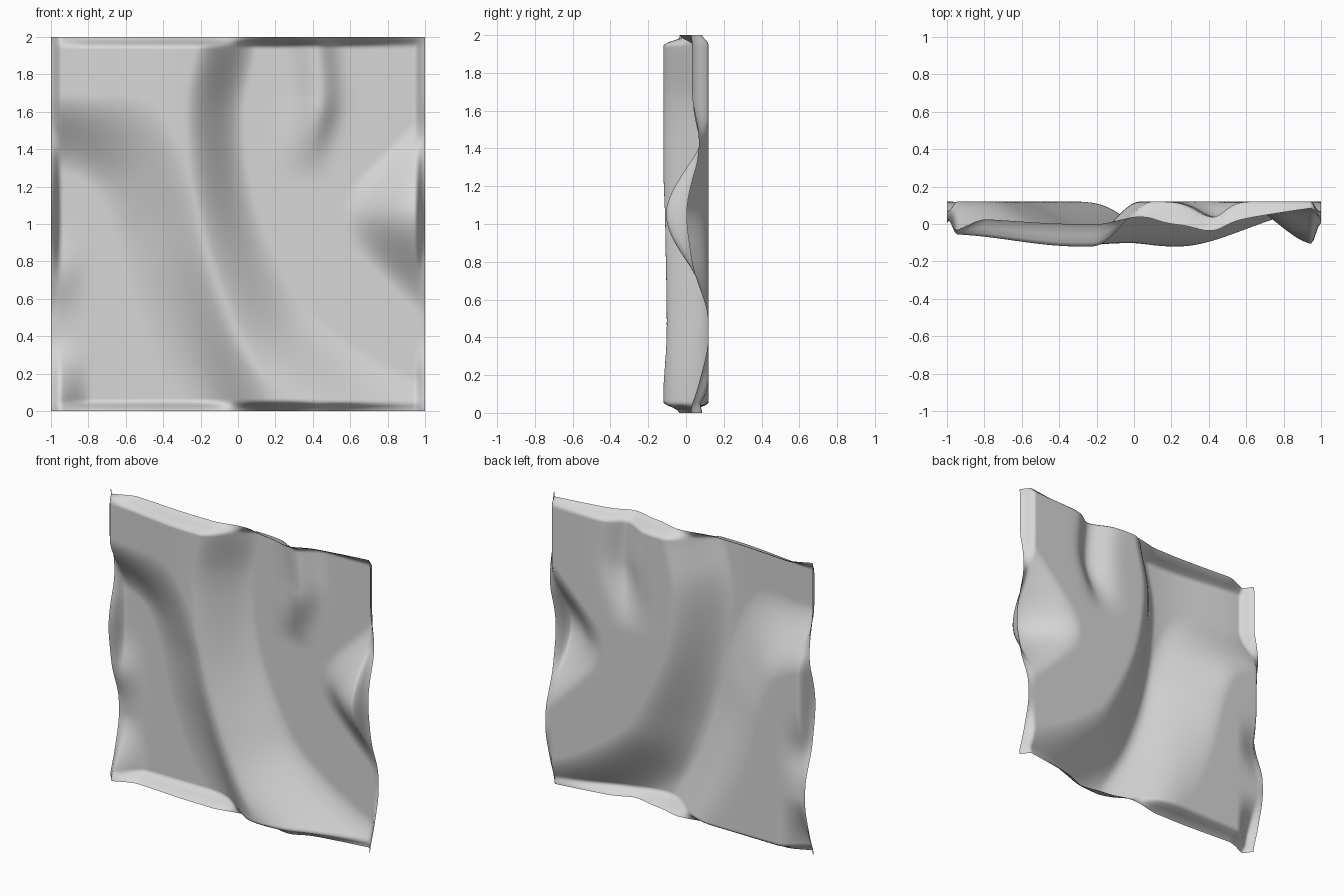
import bpy, bmesh, math

if "Cube" in bpy.data.objects:
    bpy.data.objects.remove(bpy.data.objects["Cube"])

N = 150          # grid resolution of the sheet
EDGE = 0.055     # width of the border where opposite edges blend


def smooth(a, b, t):
    t = min(1.0, max(0.0, (t - a) / (b - a)))
    return t * t * (3 - 2 * t)


def spline(pts, sub=8):
    """Catmull-Rom samples through the points as (x, z, normal_x, normal_z)."""
    out = []
    for i in range(1, len(pts) - 2):
        p0, p1, p2, p3 = pts[i - 1:i + 3]
        for k in range(sub):
            t = k / sub
            pos, tan = [], []
            for a, b, c, d in zip(p0, p1, p2, p3):
                q, r, s = c - a, 2 * a - 5 * b + 4 * c - d, 3 * b - a - 3 * c + d
                pos.append(0.5 * (2 * b + q * t + r * t * t + s * t ** 3))
                tan.append(q + 2 * r * t + 3 * s * t * t)
            ln = math.hypot(*tan)
            out.append((pos[0], pos[1], tan[1] / ln, -tan[0] / ln))
    return out


def side(curve, x, z):
    """Signed distance: positive to the right of an upward running curve.
    Softly averages the tangent-line distances of the nearby samples."""
    ds = [(x - c[0]) ** 2 + (z - c[1]) ** 2 for c in curve]
    lo = min(ds)
    total = weight = 0
    for d, c in zip(ds, curve):
        if d < lo + .03:
            w = math.exp((lo - d) / .005)
            total += w * ((x - c[0]) * c[2] + (z - c[1]) * c[3])
            weight += w
    return total / weight


# centre lines of the two long slopes, bottom to top
left_slope = spline([(.3, -.4), (.12, -.2), (0, .04), (-.17, .4), (-.32, .75),
                     (-.44, 1.08), (-.6, 1.34), (-.85, 1.47), (-1.15, 1.5), (-1.5, 1.5)])
right_slope = spline([(1.4, -.3), (1.0, -.1), (.68, .05), (.42, .22), (.2, .43),
                      (.06, .7), (-.05, 1.02), (-.11, 1.35), (-.12, 1.65),
                      (-.06, 1.95), (-.03, 2.2), (0, 2.5)])


def height(x, z):
    # back-left hollow, front ridge, back-right hollow
    front = -.055 - .065 * smooth(-1, -.3, x)
    w1 = .2 + .12 * math.exp(-((x + .48) / .25) ** 2)
    w2 = .16 + .08 * (1 - smooth(.2, 1.4, z))
    a = smooth(-w1, w1, side(left_slope, x, z))
    b = smooth(-w2, w2, side(right_slope, x, z))
    y = .12 + (front - .12) * a
    y += (.12 - y) * b
    # lower left corner coming forward
    if x < -.75:
        s = smooth(-.78, -1, x)
        y -= s * (.15 * (1 - smooth(0, .42, z)) + .05 * math.exp(-((z - .72) / .16) ** 2))
    # small fold hanging from the top edge
    cx = .38 + .06 * smooth(1.3, 1.7, z) - .02 * smooth(1.7, 2, z)
    sx = .12 if x < cx else .09
    y -= .082 * math.exp(-((x - cx) / sx) ** 2) * smooth(1.22, 1.65, z)
    # wedge-shaped bulge on the right edge
    if x > .55:
        w = .16 + 1.0 * (x - .6)
        y -= .23 * smooth(.55, .98, x) * (1 - smooth(0, max(w, .12), abs(z - 1.05)))
    return y


def blend(t):
    """Share of the opposite edge, 0.5 right on the border."""
    return .5 * (1 - smooth(0, EDGE, 1 - abs(t)))


def sheet(x, z):
    wx, wz = blend(x), blend(z - 1)
    total = 0
    for xx, a in ((x, 1 - wx), (-x, wx)):
        for zz, b in ((z, 1 - wz), (2 - z, wz)):
            if a * b > 0:
                total += a * b * height(xx, zz)
    return total


# rippled cloth sheet
bm = bmesh.new()
rows = [[bm.verts.new((-1 + 2 * i / N, sheet(-1 + 2 * i / N, 2 * j / N), 2 * j / N))
         for i in range(N + 1)] for j in range(N + 1)]
for j in range(N):
    for i in range(N):
        f = bm.faces.new((rows[j][i], rows[j][i + 1], rows[j + 1][i + 1], rows[j + 1][i]))
        f.smooth = True
mesh = bpy.data.meshes.new("cloth_sheet")
bm.to_mesh(mesh)
bm.free()
mat = bpy.data.materials.new("light grey")
mat.diffuse_color = (.68, .68, .68, 1)
mat.use_nodes = True
mat.node_tree.nodes["Principled BSDF"].inputs["Base Color"].default_value = mat.diffuse_color
mesh.materials.append(mat)
obj = bpy.data.objects.new("cloth_sheet", mesh)
bpy.context.collection.objects.link(obj)
